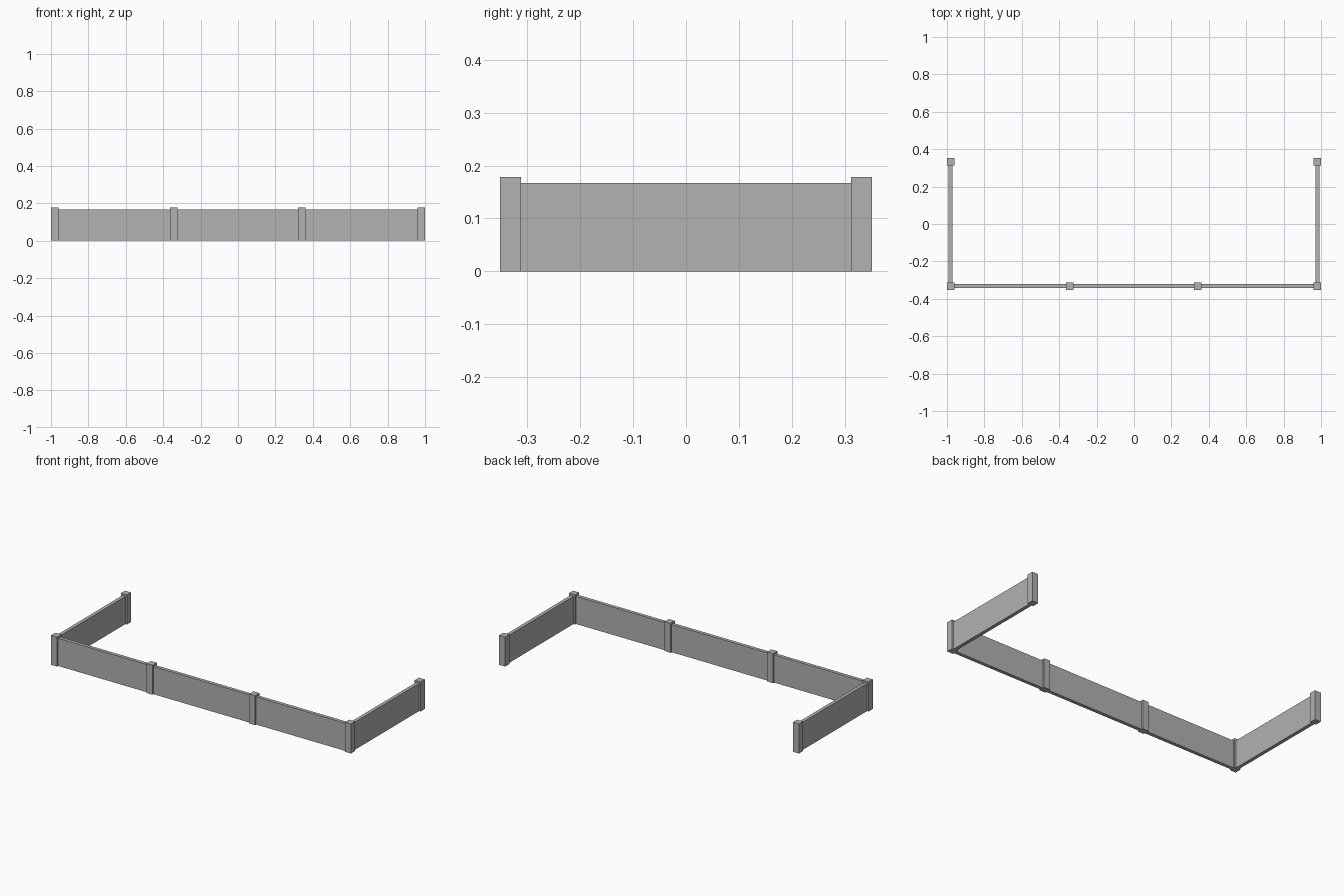
import bpy

cube = bpy.data.objects.get("Cube")
if cube:
    bpy.data.objects.remove(cube, do_unlink=True)

POST, POST_H = 0.04, 0.178
PANEL, PANEL_H = 0.021, 0.167
X, Y = 0.98, 0.332  # post centre lines

grey = bpy.data.materials.new("grey")
grey.use_nodes = True
colour = (0.445, 0.445, 0.445, 1)
grey.diffuse_color = colour
grey.node_tree.nodes["Principled BSDF"].inputs["Base Color"].default_value = colour


def box(name, x, y, size):
    """Box standing on the ground, centred on x, y."""
    bpy.ops.mesh.primitive_cube_add(size=1, location=(x, y, size[2] / 2))
    ob = bpy.context.object
    ob.name = name
    ob.scale = size
    bpy.ops.object.transform_apply(location=False, rotation=False, scale=True)
    ob.data.materials.append(grey)
    return ob


# Posts along the front
front_posts = [-X, -0.343, 0.341, X]
for i, x in enumerate(front_posts):
    box(f"front_post_{i + 1}", x, -Y, (POST, POST, POST_H))

# Front panels between neighbouring posts
for i, (a, b) in enumerate(zip(front_posts, front_posts[1:])):
    box(f"front_panel_{i + 1}", (a + b) / 2, -Y, (b - a - POST, PANEL, PANEL_H))

# Side panels and back end posts
for side, x in (("right", -X), ("left", X)):
    box(f"{side}_panel", x, 0, (PANEL, 2 * Y - POST, PANEL_H))
    box(f"{side}_end_post", x, Y, (POST, POST, POST_H))
